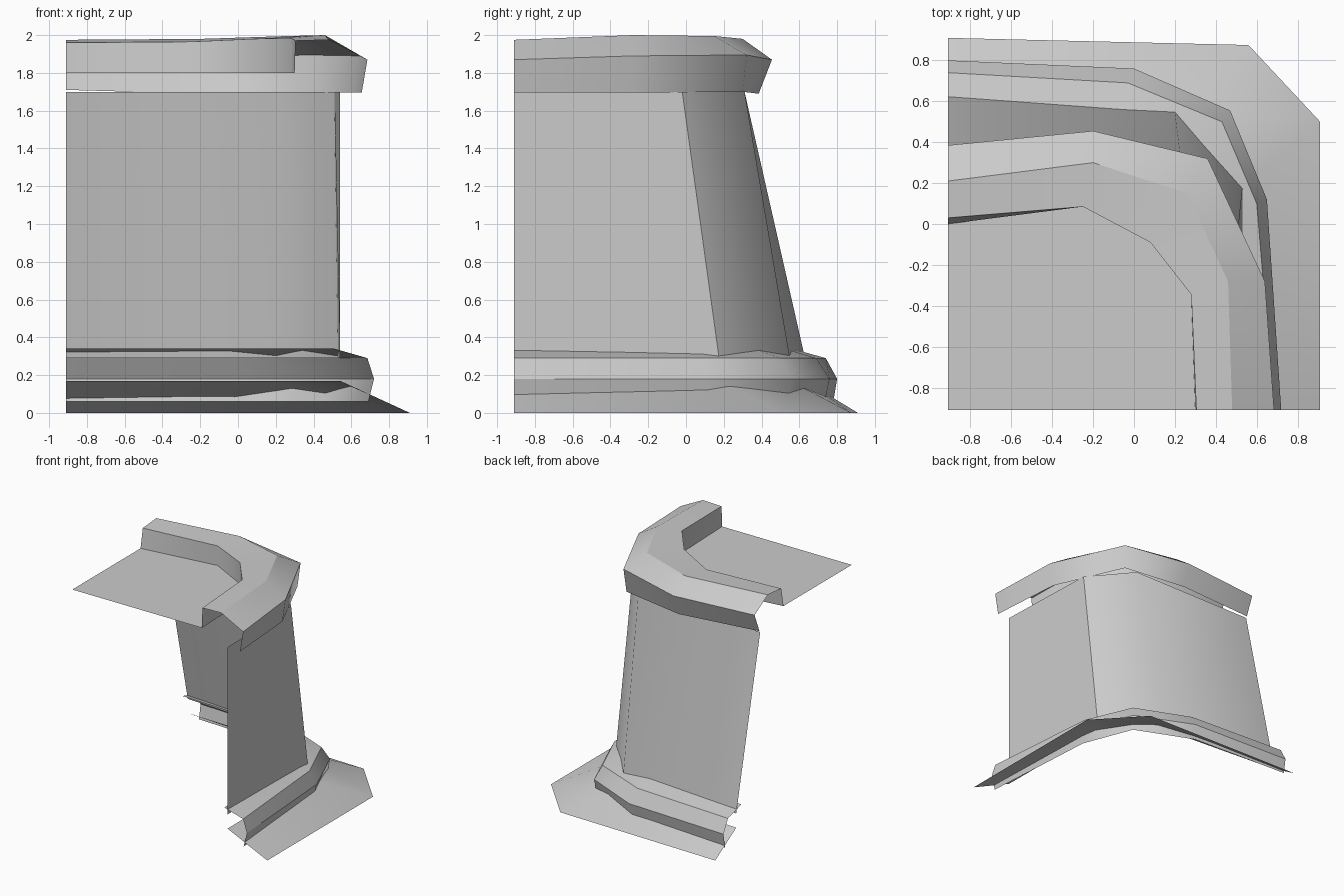
import bpy
import bmesh

cube = bpy.data.objects.get("Cube")
if cube:
    bpy.data.objects.remove(cube, do_unlink=True)

# One plain stone colour
stone = bpy.data.materials.new("stone_grey")
stone.use_nodes = True
colour = (0.6, 0.6, 0.6, 1)
stone.diffuse_color = colour
stone.node_tree.nodes["Principled BSDF"].inputs["Base Color"].default_value = colour

E = 0.91  # half width of the square plan


def finish(name, bm):
    mesh = bpy.data.meshes.new(name)
    bm.to_mesh(mesh)
    bm.free()
    mesh.materials.append(stone)
    obj = bpy.data.objects.new(name, mesh)
    bpy.context.collection.objects.link(obj)
    return obj


def ring(back, corners, right, z):
    """Plan line from the left end, round the corner, to the front end."""
    plan = [(-E, back), *corners, (right, -E)]
    heights = z if isinstance(z, list) else [z] * len(plan)
    return [(x, y, h) for (x, y), h in zip(plan, heights)]


def loft(name, rings, sharp_columns=()):
    """Join rings from bottom/outside to top/inside; rings stay crisp, corners soft."""
    bm = bmesh.new()
    rows = [[bm.verts.new(p) for p in r] for r in rings]
    for low, high in zip(rows, rows[1:]):
        for i in range(len(low) - 1):
            f = bm.faces.new((low[i + 1], low[i], high[i], high[i + 1]))
            f.smooth = True
    for row in rows:
        for a, b in zip(row, row[1:]):
            bm.edges.get((a, b)).smooth = False
    for c in sharp_columns:
        for low, high in zip(rows, rows[1:]):
            bm.edges.get((low[c], high[c])).smooth = False
    return finish(name, bm)


# Sloping ground skirt
foot = [(0.20, 0.55), (0.53, 0.175)]
loft("ground_skirt", [
    ring(0.91, [(0.56, 0.875), (0.91, 0.50)], 0.91, 0),
    ring(0.63, foot, 0.54, 0.17),
])

# Base moulding wrapped around the foot of the wall
loft("base_moulding", [
    ring(0.78, [(-0.02, 0.735), (0.46, 0.535), (0.625, 0.11)], 0.69, 0.06),
    ring(0.80, [(0.0, 0.76), (0.47, 0.555), (0.65, 0.12)], 0.72, 0.18),
    ring(0.74, [(-0.03, 0.69), (0.43, 0.50), (0.60, 0.10)], 0.685, 0.29),
    ring(0.56, [(-0.06, 0.52), (0.32, 0.36), (0.44, 0.06)], 0.51, 0.34),
])

# Leaning wall with a rounded corner
loft("wall", [
    ring(0.63, foot, 0.54, 0.29),
    ring(0.31, [(0.23, 0.31), (0.51, -0.02)], 0.54, 1.70),
], sharp_columns=(2,))

# Cornice: fascia, sloping top, ridge and inner parapet
inner = ring(0.0, [(-0.25, 0.085), (0.08, -0.09), (0.28, -0.345)], 0.30, 1.80)
loft("cornice", [
    ring(0.32, [(-0.2, 0.385), (0.345, 0.30), (0.61, -0.28)], 0.655,
         [1.71, 1.69, 1.70, 1.695, 1.695]),
    ring(0.385, [(-0.2, 0.455), (0.36, 0.32), (0.64, -0.28)], 0.685,
         [1.87, 1.87, 1.895, 1.89, 1.87]),
    ring(0.21, [(-0.2, 0.30), (0.26, 0.15), (0.46, -0.28)], 0.48,
         [1.975, 1.98, 1.995, 2.0, 1.975]),
    ring(0.03, [(-0.25, 0.085), (0.08, -0.09), (0.28, -0.345)], 0.305,
         [1.96, 1.965, 1.98, 1.985, 1.97]),
    inner,
])

# Flat floor inside the parapet
bm = bmesh.new()
bm.faces.new([bm.verts.new(p) for p in [(-E, -E, 1.80)] + inner[::-1]])
finish("roof_floor", bm)
